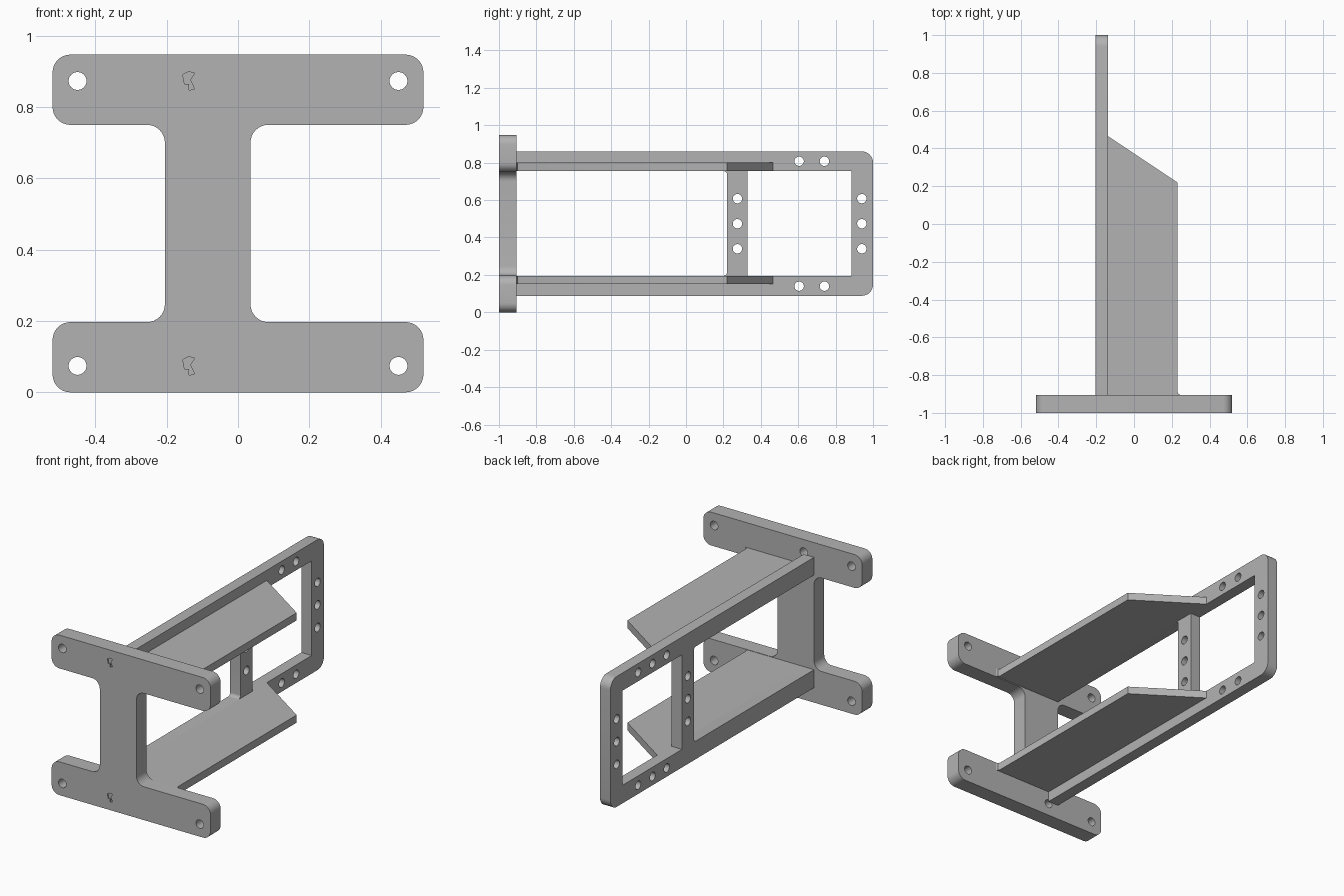
import bpy, bmesh, math
from mathutils import Vector

cube = bpy.data.objects.get("Cube")
if cube:
    bpy.data.objects.remove(cube)

grey = bpy.data.materials.new("matte grey")
grey.use_nodes = True
COLOR = (0.45, 0.45, 0.45, 1)
grey.diffuse_color = COLOR
grey.node_tree.nodes["Principled BSDF"].inputs["Base Color"].default_value = COLOR


def rounded(corners, steps=8):
    """Outline from (u, v, radius) corners, rounding the right-angled ones."""
    out = []
    for i, (u, v, r) in enumerate(corners):
        p = Vector((u, v))
        if not r:
            out.append(p)
            continue
        a = (Vector(corners[i - 1][:2]) - p).normalized()
        b = (Vector(corners[(i + 1) % len(corners)][:2]) - p).normalized()
        for k in range(steps + 1):
            t = math.pi / 2 * k / steps
            out.append(p + (a + b) * r - r * (b * math.cos(t) + a * math.sin(t)))
    return out


def circle(u, v, r=0.025, n=32):
    return [Vector((u + r * math.cos(2 * math.pi * k / n),
                    v + r * math.sin(2 * math.pi * k / n))) for k in range(n)]


def prism(bm, outline, axis, lo, hi):
    """Extrude an outline along an axis between lo and hi."""
    place = {"X": lambda u, v, w: (w, u, v),
             "Y": lambda u, v, w: (u, w, v),
             "Z": lambda u, v, w: (u, v, w)}[axis]
    ends = [[bm.verts.new(place(p.x, p.y, w)) for p in outline] for w in (lo, hi)]
    for ring in ends:
        bm.faces.new(ring)
    n = len(outline)
    for i in range(n):
        j = (i + 1) % n
        bm.faces.new((ends[0][i], ends[0][j], ends[1][j], ends[1][i]))


def make(name, prisms):
    bm = bmesh.new()
    for args in prisms:
        prism(bm, *args)
    bmesh.ops.recalc_face_normals(bm, faces=bm.faces)
    mesh = bpy.data.meshes.new(name)
    bm.to_mesh(mesh)
    bm.free()
    mesh.materials.append(grey)
    obj = bpy.data.objects.new(name, mesh)
    bpy.context.collection.objects.link(obj)
    return obj


def finish(obj, cuts=()):
    """Cut the openings, then shade."""
    bpy.ops.object.select_all(action="DESELECT")
    obj.select_set(True)
    bpy.context.view_layer.objects.active = obj
    if cuts:
        cutter = make("cutter", cuts)
        cutter.hide_render = True
        mod = obj.modifiers.new("openings", "BOOLEAN")
        mod.operation = "DIFFERENCE"
        mod.solver = "EXACT"
        mod.object = cutter
        bpy.ops.object.modifier_apply(modifier=mod.name)
        bpy.data.objects.remove(cutter)
    bpy.ops.object.shade_smooth_by_angle(angle=math.radians(30))


MID = 0.4735           # height of the symmetry plane
PLATE_BACK = -0.905
WEB_L, WEB_R = -0.205, 0.035
FRAME_IN = -0.137

# Mounting plate: I-shaped, with bolt holes and small blind pockets
w, top, low, high, r = 0.52, 0.947, 0.197, 0.75, 0.05
plate = make("mounting_plate", [(rounded([
    (-w, 0, r), (w, 0, r), (w, low, r), (WEB_R, low, r),
    (WEB_R, high, r), (w, high, r), (w, top, r), (-w, top, r),
    (-w, high, r), (WEB_L, high, r), (WEB_L, low, r), (-w, low, r)]),
    "Y", -1, PLATE_BACK)])
cuts = []
for z in (0.074, 0.873):
    for x in (-0.45, 0.45):
        cuts.append((circle(x, z), "Y", -1.1, -0.8))
    cuts.append((circle(-0.137, z), "Y", -0.975, -0.8))
    mark = [(-0.155, 0.018), (-0.138, 0.026), (-0.122, 0.022), (-0.134, 0.003),
            (-0.122, -0.022), (-0.137, -0.026), (-0.137, -0.008), (-0.15, -0.008)]
    cuts.append(([Vector((x, z + dz)) for x, dz in mark], "Y", -1.1, -0.994))
finish(plate, cuts)

# Side frame: long rails, end post and middle post
frame = make("side_frame", [(rounded([
    (PLATE_BACK, 0.088, 0), (1, 0.088, 0.06),
    (1, 0.86, 0.06), (PLATE_BACK, 0.86, 0)]), "X", WEB_L, FRAME_IN)])
cuts = []
for y0, y1, rad in ((-1, 0.22, 0.02), (0.33, 0.885, 0)):
    cuts.append((rounded([(y0, 0.195, 0), (y1, 0.195, rad),
                          (y1, 0.755, rad), (y0, 0.755, 0)]), "X", -0.3, 0))
for y in (0.275, 0.94):
    for dz in (-0.134, 0, 0.134):
        cuts.append((circle(y, MID + dz), "X", -0.3, 0))
for side in (-1, 1):
    z = MID + side * 0.334
    for y in (0.605, 0.74):
        cuts.append((circle(y, z), "X", -0.3, 0))
    cuts.append((circle(0.473, z), "X", -0.3, -0.145))
finish(frame, cuts)

# Shelves: flat, with a slanted back end and a small root fillet
for name, z0 in (("lower_shelf", 0.15), ("upper_shelf", 0.755)):
    outline = [Vector(p) for p in (
        (FRAME_IN, PLATE_BACK), (0.247, PLATE_BACK), (0.235, -0.9),
        (0.23, -0.888), (0.23, 0.22), (FRAME_IN, 0.465))]
    finish(make(name, [(outline, "Z", z0, z0 + 0.045)]))
